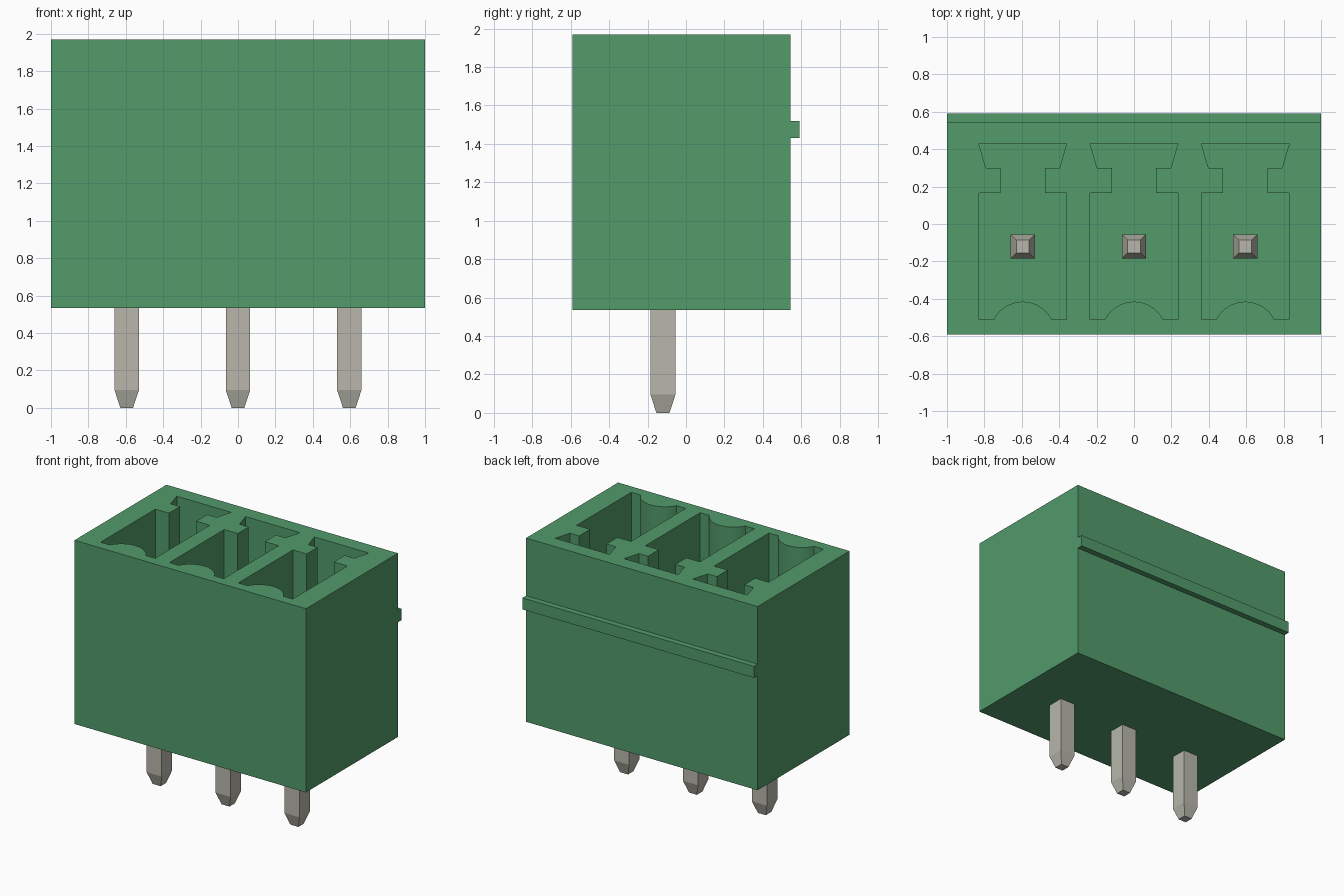
import bpy, bmesh, math
from mathutils import Vector

if "Cube" in bpy.data.objects:
    bpy.data.objects.remove(bpy.data.objects["Cube"], do_unlink=True)

PITCH = 0.595
CENTRES = [-PITCH, 0.0, PITCH]
BOTTOM, TOP = 0.535, 1.97
FLOOR = 0.75        # floor of the sockets
PIN_Y = -0.12


def material(name, rgb):
    m = bpy.data.materials.new(name)
    m.use_nodes = True
    m.diffuse_color = (*rgb, 1)
    m.node_tree.nodes["Principled BSDF"].inputs["Base Color"].default_value = (*rgb, 1)
    return m


green = material("green plastic", (0.085, 0.325, 0.145))
metal = material("tin metal", (0.48, 0.47, 0.41))


def make_object(name, bm, mat):
    bmesh.ops.recalc_face_normals(bm, faces=bm.faces)
    mesh = bpy.data.meshes.new(name)
    bm.to_mesh(mesh)
    bm.free()
    mesh.materials.append(mat)
    obj = bpy.data.objects.new(name, mesh)
    bpy.context.collection.objects.link(obj)
    return obj


def extrude_outline(bm, points, direction):
    face = bm.faces.new([bm.verts.new(p) for p in points])
    new = bmesh.ops.extrude_face_region(bm, geom=[face])["geom"]
    verts = [v for v in new if isinstance(v, bmesh.types.BMVert)]
    bmesh.ops.translate(bm, verts=verts, vec=Vector(direction))


# Housing: side profile with the rear rib, extruded along x
profile = [(-0.59, BOTTOM), (0.545, BOTTOM), (0.545, 1.43), (0.59, 1.43),
           (0.59, 1.52), (0.545, 1.52), (0.545, TOP), (-0.59, TOP)]
bm = bmesh.new()
extrude_outline(bm, [(-1, y, z) for y, z in profile], (2, 0, 0))
housing = make_object("housing", bm, green)

# Socket outline: dovetail key slot at the back, curved bulge at the front
half = [(0.235, -0.51), (0.235, 0.165), (0.118, 0.165), (0.118, 0.30),
        (0.197, 0.30), (0.235, 0.43)]
radius, arc_y = 0.174, -0.589
a0 = math.asin((-0.51 - arc_y) / radius)
steps = 16
arc = []
for i in range(steps + 1):
    a = math.pi - a0 - (math.pi - 2 * a0) * i / steps
    arc.append((radius * math.cos(a), arc_y + radius * math.sin(a)))
outline = half + [(-x, y) for x, y in reversed(half)] + arc

bm = bmesh.new()
for cx in CENTRES:
    extrude_outline(bm, [(cx + x, y, FLOOR) for x, y in outline], (0, 0, TOP + 0.1 - FLOOR))
cutter = make_object("socket_cutter", bm, green)
cutter.hide_render = True

# Cut the sockets, then drop the cutter
cut = housing.modifiers.new("sockets", "BOOLEAN")
cut.operation = "DIFFERENCE"
cut.solver = "EXACT"
cut.object = cutter
bpy.ops.object.select_all(action="DESELECT")
bpy.context.view_layer.objects.active = housing
housing.select_set(True)
bpy.ops.object.modifier_apply(modifier=cut.name)
bpy.data.objects.remove(cutter, do_unlink=True)
bpy.ops.object.shade_smooth_by_angle(angle=math.radians(25))


# Square contact pins, tapered at both ends
def pin(name, cx):
    bm = bmesh.new()
    rings = []
    for z, h in [(0, 0.034), (0.095, 0.065), (1.41, 0.065), (1.5, 0.034)]:
        rings.append([bm.verts.new((cx + sx * h, PIN_Y + sy * h, z))
                      for sx, sy in [(-1, -1), (1, -1), (1, 1), (-1, 1)]])
    for lower, upper in zip(rings, rings[1:]):
        for i in range(4):
            j = (i + 1) % 4
            bm.faces.new([lower[i], lower[j], upper[j], upper[i]])
    bm.faces.new(rings[0])
    bm.faces.new(rings[-1])
    return make_object(name, bm, metal)


for name, cx in zip(["right_pin", "middle_pin", "left_pin"], CENTRES):
    pin(name, cx)
